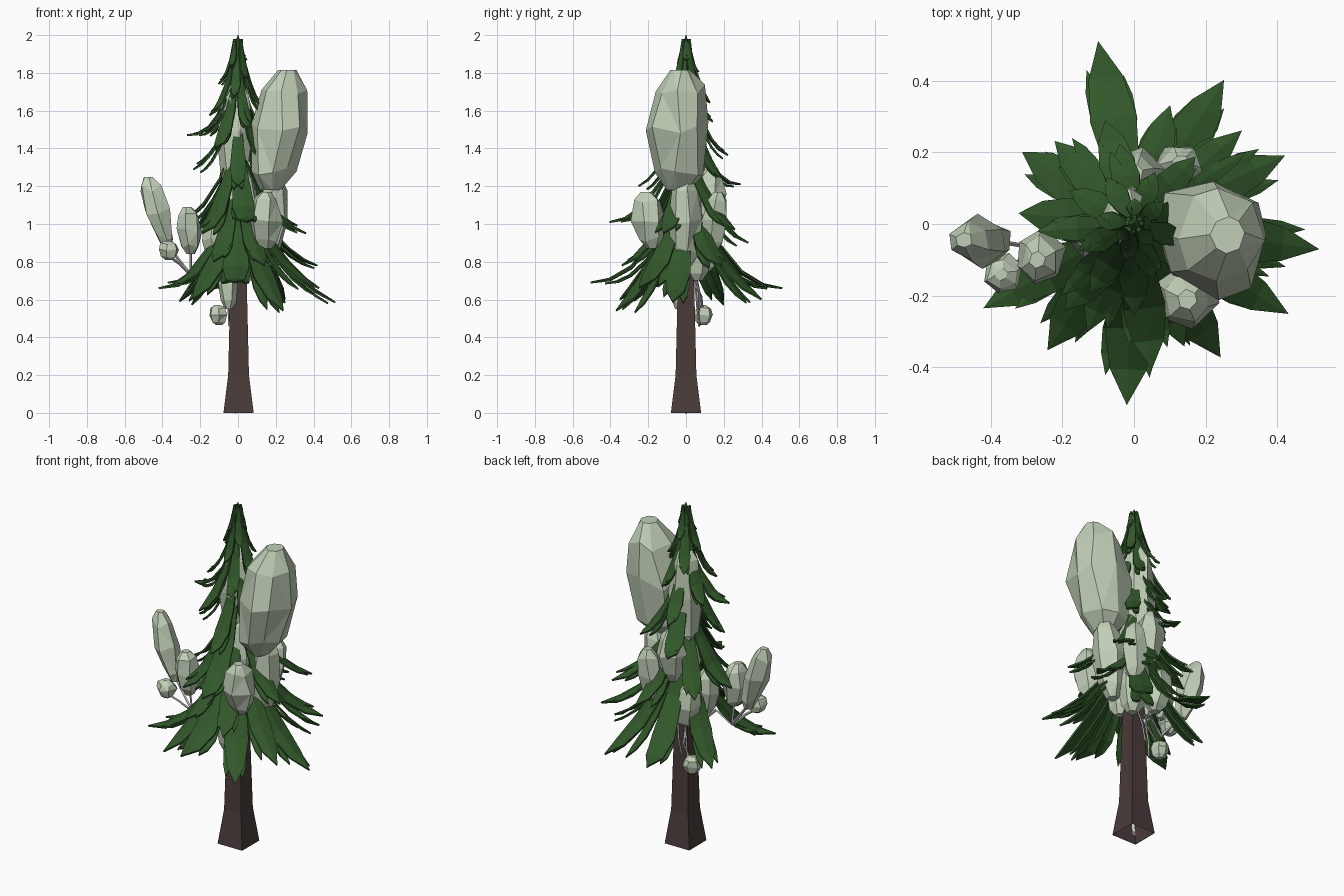
import bpy, bmesh, math, random
from mathutils import Vector

if "Cube" in bpy.data.objects:
    bpy.data.objects.remove(bpy.data.objects["Cube"])

random.seed(7)


def material(name, rgb):
    m = bpy.data.materials.new(name)
    m.diffuse_color = (*rgb, 1)
    m.use_nodes = True
    m.node_tree.nodes["Principled BSDF"].inputs["Base Color"].default_value = m.diffuse_color
    return m


BARK = material("dark brown bark", (0.068, 0.045, 0.043))
GREEN = material("needle green", (0.031, 0.096, 0.023))
SAGE = material("pale sage", (0.53, 0.62, 0.475))
TWIG = material("light grey twig", (0.55, 0.56, 0.55))


def finish(name, bm, mat):
    bmesh.ops.recalc_face_normals(bm, faces=bm.faces)
    me = bpy.data.meshes.new(name)
    bm.to_mesh(me)
    bm.free()
    me.materials.append(mat)
    ob = bpy.data.objects.new(name, me)
    bpy.context.collection.objects.link(ob)
    return ob


def loft(bm, rings, base=True):
    """Skin a list of equal-length point rings and cap the ends."""
    vs = [[bm.verts.new(p) for p in r] for r in rings]
    n = len(vs[0])
    for a, b in zip(vs, vs[1:]):
        for i in range(n):
            j = (i + 1) % n
            bm.faces.new((a[i], a[j], b[j], b[i]))
    if base:
        bm.faces.new(vs[0][::-1])
    bm.faces.new(vs[-1])


def circle(c, r, n, phase=0.0):
    return [Vector((c[0] + r * math.cos(phase + math.tau * i / n),
                    c[1] + r * math.sin(phase + math.tau * i / n), c[2]))
            for i in range(n)]


# Trunk: square taper with a flared foot, open underneath
bm = bmesh.new()
loft(bm, [circle((.003, 0, z), r * 1.414, 4, math.radians(45))
          for z, r in ((0, .08), (.2, .055), (.62, .045), (1.2, .03), (1.93, .007))], False)
finish("trunk", bm, BARK)

# Pointed green treetop
bm = bmesh.new()
loft(bm, [circle((0, 0, z), r, 6) for z, r in ((1.86, .03), (1.95, .018), (2.0, .002))])
finish("treetop", bm, GREEN)


# Drooping fronds: folded pointed leaf along a curve, with forked side leaflets
def leaf(bm, az, r1, z0, z1, width, flat, t0=0.0):
    d = Vector((math.cos(az), math.sin(az), 0))
    side = Vector((-d.y, d.x, 0))
    p0, p1, p2 = (0.02, z0), (0.43 * r1, z1 + flat * (z0 - z1)), (r1, z1)
    prev = None
    for s, w in ((0, .25), (.3, .7), (.6, 1), (.82, .72), (1, 0)):
        t = t0 + (1 - t0) * s
        r, z = [(1 - t) ** 2 * a + 2 * t * (1 - t) * b + t * t * c
                for a, b, c in zip(p0, p1, p2)]
        c = d * r + Vector((0, 0, z))
        h = side * (w * width / 2)
        drop = Vector((0, 0, -0.1 * w * width))
        if w:
            row = [bm.verts.new(c - h + drop), bm.verts.new(c), bm.verts.new(c + h + drop)]
        else:
            row = [bm.verts.new(c)] * 3
        if prev:
            for k in (0, 1):
                f = [prev[k], prev[k + 1], row[k + 1], row[k]]
                bm.faces.new(list(dict.fromkeys(f)))
        prev = row


def frond(name, x, y, z1, z0, width, flat=.2):
    bm = bmesh.new()
    az, r = math.atan2(y, x), math.hypot(x, y)
    leaf(bm, az, r, z0, z1, width, flat)
    for sgn in (-1, 1):
        leaf(bm, az + sgn * random.uniform(.1, .17), r * random.uniform(.78, .94), z0 - .01,
             z1 + random.uniform(-.02, .03), width * .45, flat, .3)
    m = finish(name, bm, GREEN).modifiers.new("thickness", "SOLIDIFY")
    m.thickness = 0.01
    m.offset = 0


# tip x, tip y, tip z, root z, width, flatness of the tip (0 = level)
lower = [(-.10, .51, .66, 1.20, .13, .03), (.25, .40, .60, 1.15, .13, .3),
         (.42, .19, .78, 1.2, .12, .2), (.515, -.07, .585, 1.15, .13, .28),
         (.43, -.25, .66, 1.18, .12, .25), (.24, -.37, .54, 1.15, .13, .32),
         (-.02, -.505, .69, 1.20, .14, .03), (-.24, -.35, .60, 1.15, .13, .3),
         (-.42, -.235, .66, 1.15, .12, .03), (-.31, .20, .59, 1.15, .12, .3)]
middle = [(.05, -.405, 1.01, 1.48, .12, .05), (.36, -.12, .95, 1.38, .1),
          (.30, .26, .97, 1.38, .1), (-.08, .29, 1.21, 1.6, .1, 0),
          (-.32, .03, 1.0, 1.42, .11), (-.22, .23, .98, 1.4, .1),
          (-.19, -.24, .95, 1.42, .11), (-.27, -.02, 1.47, 1.76, .07, 0),
          (.14, -.34, .78, 1.28, .11), (-.13, -.3, .8, 1.25, .1), (.1, .33, .9, 1.35, .1)]
for i, t in enumerate(lower):
    frond(f"lower_frond_{i + 1}", *t)
for i, t in enumerate(middle):
    frond(f"middle_frond_{i + 1}", *t)
N = 21
for i in range(N):
    z1 = 1.2 + .7 * (i / (N - 1)) ** .9
    r = .36 * (2 - z1) * random.uniform(.8, 1.15)
    a = -1.57 + i * 2.4
    frond(f"upper_frond_{i + 1}", r * math.cos(a), r * math.sin(a), z1,
          min(1.98, z1 + .16 + .95 * r), .03 + .22 * r)


# Pale faceted lumps: jittered spindles leaning from bottom to top
def lump(name, bottom, top, rx, ry=None, n=6):
    b, t = Vector(bottom), Vector(top)
    ry = ry or rx
    ph = random.uniform(0, 1)
    rings = []
    for s, w in ((0, .35), (.16, .76), (.52, 1.02), (.85, .78), (1, .32)):
        c = b.lerp(t, s)
        ring = []
        for i in range(n):
            a = ph + math.tau * i / n + random.uniform(-.15, .15)
            k = w * random.uniform(.9, 1.1)
            dz = random.uniform(-.05, .05) * (t - b).length * (0 < s < 1)
            ring.append(c + Vector((rx * k * math.cos(a), ry * k * math.sin(a), dz)))
        rings.append(ring)
    bm = bmesh.new()
    loft(bm, rings)
    bmesh.ops.triangulate(bm, faces=[f for f in bm.faces if len(f.verts) == 4][::2])
    finish(name, bm, SAGE)


lump("large_lump", (.175, -.04, 1.18), (.26, -.03, 1.815), .16, .165, 8)
lump("front_lump", (.15, -.18, .87), (.15, -.21, 1.17), .088)
lump("under_lump", (.15, .0, .78), (.20, .0, 1.25), .09)
lump("left_long_lump", (-.375, -.05, .87), (-.475, -.045, 1.25), .07)
lump("left_small_lump", (-.365, -.14, .81), (-.37, -.14, .91), .056)
lump("left_medium_lump", (-.25, -.09, .84), (-.27, -.10, 1.09), .069, .078)
lump("low_hanging_lump", (-.10, .09, .465), (-.11, .09, .57), .052)
lump("low_trunk_lump", (-.05, -.04, .55), (-.05, -.03, .82), .055)
lump("back_right_lump", (.11, .14, .86), (.13, .17, 1.17), .072)
lump("back_lump", (.0, .12, 1.0), (.0, .14, 1.3), .08)
lump("back_left_lump", (-.07, .09, .74), (-.10, .10, 1.0), .078)
lump("left_inner_lump", (-.11, -.03, .78), (-.13, -.02, 1.05), .068)
lump("right_inner_lump", (.06, .06, .70), (.07, .07, .98), .078)
lump("front_inner_lump", (.05, -.06, .74), (.04, -.06, 1.0), .07)
lump("core_lump", (.0, .0, .9), (.0, .02, 1.35), .10)
lump("upper_core_lump", (-.03, .02, 1.17), (.0, .02, 1.76), .095, None, 7)


# Thin grey twigs carrying the outer lumps
def twig(name, pts, r=.006):
    bm = bmesh.new()
    loft(bm, [[v + Vector((0, 0, (v.x - p[0]) * .8)) for v in circle(p, r, 4)] for p in pts])
    finish(name, bm, TWIG)


twig("left_twig", [(-.02, -.02, .66), (-.16, -.05, .80), (-.25, -.07, .73), (-.375, -.05, .89)])
twig("left_small_twig", [(-.25, -.07, .73), (-.31, -.11, .79), (-.365, -.14, .83)])
twig("left_medium_twig", [(-.25, -.07, .73), (-.25, -.09, .86)])
twig("low_twig", [(-.02, .03, .72), (-.04, .08, .62), (-.10, .09, .53)])
twig("hanging_twig", [(-.03, .05, .70), (-.05, .06, .56), (-.045, .07, .46)])
twig("back_twig", [(.02, .05, .74), (.0, .07, .64), (-.02, .07, .55)])
twig("root_twig", [(0, 0, .004), (.004, .0, .03), (0, 0, .7)], .014)
